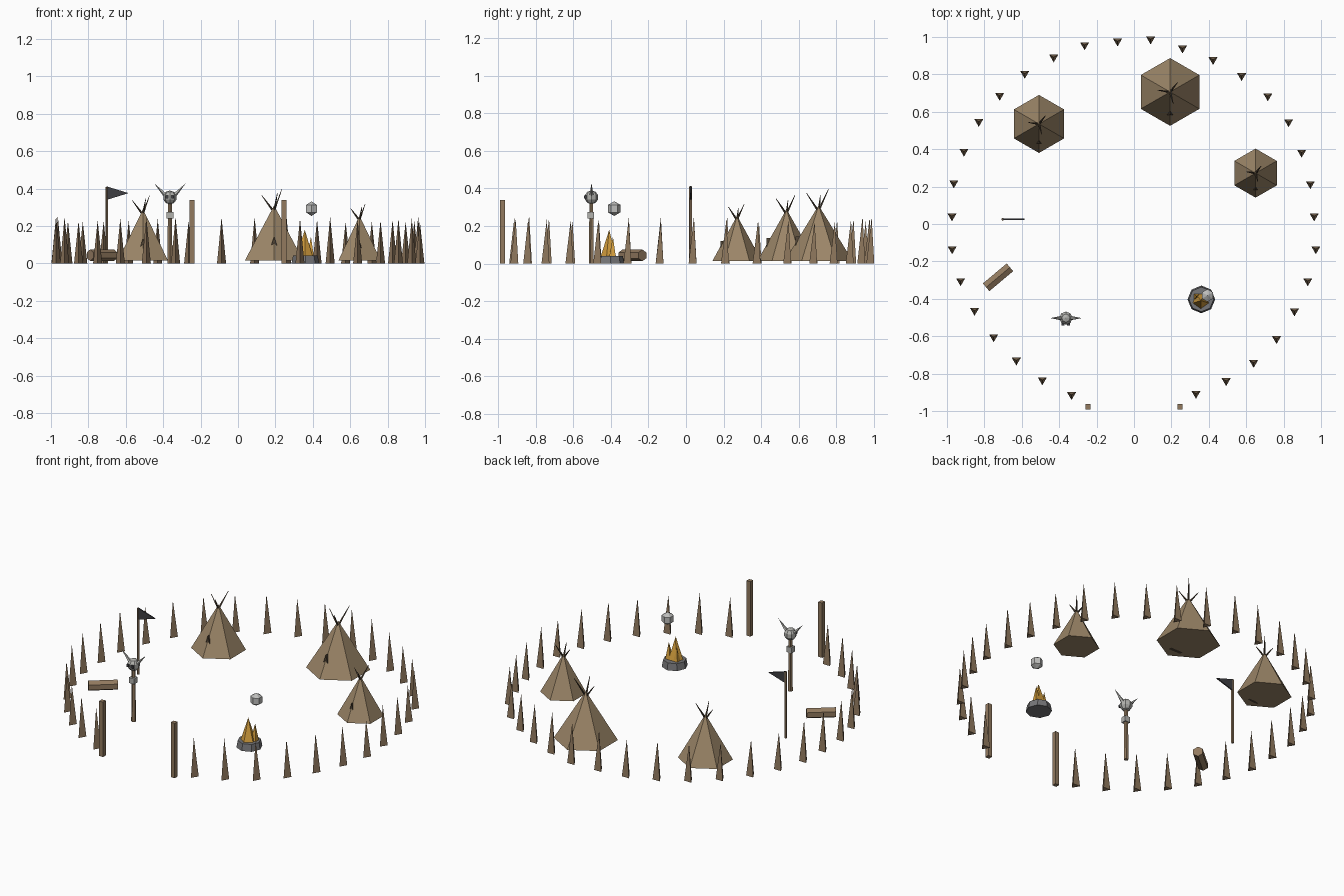
import bpy, bmesh, math, random
from mathutils import Vector, Matrix

if "Cube" in bpy.data.objects:
    bpy.data.objects.remove(bpy.data.objects["Cube"])

random.seed(4)


def lin(c):
    c /= 255
    return c / 12.92 if c <= 0.04045 else ((c + 0.055) / 1.055) ** 2.4


def mat(name, r, g, b):
    m = bpy.data.materials.new(name)
    m.diffuse_color = (lin(r), lin(g), lin(b), 1)
    m.use_nodes = True
    m.node_tree.nodes["Principled BSDF"].inputs["Base Color"].default_value = m.diffuse_color
    return m


HIDE = mat("hide", 156, 134, 104)
WOOD = mat("wood", 146, 122, 95)
DARK = mat("dark_wood", 78, 66, 52)
CLOTH = mat("dark_cloth", 62, 62, 66)
STONE = mat("stone", 118, 118, 120)
BONE = mat("bone", 178, 178, 174)
SMOKE = mat("smoke", 190, 190, 188)
FLAME = mat("flame", 214, 160, 62)


def finish(name, bm, material):
    bmesh.ops.recalc_face_normals(bm, faces=bm.faces)
    me = bpy.data.meshes.new(name)
    bm.to_mesh(me)
    bm.free()
    me.materials.append(material)
    ob = bpy.data.objects.new(name, me)
    bpy.context.collection.objects.link(ob)
    return ob


def rod(name, a, b, r1, r2, n, material, start=-90):
    """Straight prism, cone or frustum from a to b with n flat sides."""
    a, b = Vector(a), Vector(b)
    d = b - a
    if d.xy.length < 1e-6:
        q = Matrix.Identity(3)
    else:
        q = d.to_track_quat('Z', 'Y').to_matrix()
    bm = bmesh.new()
    ang = [math.radians(start + 360 * i / n) for i in range(n)]
    ring = lambda p, r: [bm.verts.new(p + q @ Vector((r * math.cos(t), r * math.sin(t), 0))) for t in ang]
    low = ring(a, r1)
    bm.faces.new(low)
    if r2 == 0:
        tip = bm.verts.new(b)
        for i in range(n):
            bm.faces.new((low[i], low[(i + 1) % n], tip))
    else:
        high = ring(b, r2)
        bm.faces.new(high)
        for i in range(n):
            j = (i + 1) % n
            bm.faces.new((low[i], low[j], high[j], high[i]))
    return finish(name, bm, material)


def plate(name, tri, y0, y1, material):
    """Triangle given in x, z, extruded from y0 to y1."""
    bm = bmesh.new()
    f = [bm.verts.new((x, y0, z)) for x, z in tri]
    k = [bm.verts.new((x, y1, z)) for x, z in tri]
    bm.faces.new(f)
    bm.faces.new(k)
    for i in range(3):
        j = (i + 1) % 3
        bm.faces.new((f[i], f[j], k[j], k[i]))
    return finish(name, bm, material)


def ball(name, c, r, seg, rings, material):
    bm = bmesh.new()
    bmesh.ops.create_uvsphere(bm, u_segments=seg, v_segments=rings, radius=r,
                              matrix=Matrix.Translation(c))
    return finish(name, bm, material)


def box(name, c, s, material):
    bm = bmesh.new()
    bmesh.ops.create_cube(bm, size=1, matrix=Matrix.Translation(c) @ Matrix.Diagonal((*s, 1)))
    return finish(name, bm, material)


# Palisade: 32 sharpened three-sided stakes, open at the front
radii = [.969, .976, .982, .981, .978, .979, .982, .964, .966, .973, .988, .987, .976, .971, .971, .988,
         .977, .989, .986, .991, .991, .992, .987, .987, .974, .982, .977, .972, .966, .966, .971, .976]
first_heights = [.24, .25, .235, .23, .24, .24, .225, .25]
for i, r in enumerate(radii):
    t = math.radians(-70 + 320 * i / 31)
    x, y = r * math.cos(t), r * math.sin(t) + .004
    h = first_heights[i] if i < 8 else random.uniform(.22, .255)
    rod(f"stake_{i + 1}", (x, y, 0), (x, y, h), .028, 0, 3, WOOD)

# Gate posts
for side, x in (("left", -.246), ("right", .246)):
    box(f"gate_post_{side}", (x, -.977, .17), (.027, .027, .34), WOOD)

# Tents: six-sided hide cone, crossed poles and a half-sunk door flap
Z0 = .015
for i, (x, y, r, h) in enumerate([(.193, .706, .181, .295), (-.508, .535, .155, .275), (.65, .272, .131, .24)]):
    top = Z0 + h
    rod(f"tent_{i + 1}", (x, y, Z0), (x, y, top), r, 0, 6, HIDE)
    for k, (deg, rise) in enumerate([(52, .48), (172, .30), (285, .36)]):
        d = Vector((math.cos(math.radians(deg)), math.sin(math.radians(deg)), 0))
        apex = Vector((x, y, top))
        rod(f"tent_{i + 1}_pole_{k + 1}", apex - d * .08 * r - Vector((0, 0, .3 * r)),
            apex + d * .37 * r + Vector((0, 0, rise * r)), .008, .0015, 4, DARK)
    plate(f"tent_{i + 1}_door", [(x - .23 * r, Z0), (x + .23 * r, Z0), (x, Z0 + .44 * h)],
          y - .68 * r, y - .56 * r, DARK)

# Horned skull totem
tx, ty = -.364, -.503
rod("totem_pole", (tx, ty, 0), (tx, ty, .33), .014, .011, 5, WOOD)
box("totem_jaw", (tx, ty - .003, .258), (.036, .034, .034), BONE)
ball("totem_skull", (tx, ty, .353), .037, 8, 5, BONE)
for s, side in ((-1, "left"), (1, "right")):
    rod(f"totem_horn_{side}", (tx + s * .024, ty, .365), (tx + s * .084, ty, .428), .012, 0, 5, BONE)
    box(f"totem_eye_{side}", (tx + s * .015, ty - .032, .355), (.016, .014, .016), CLOTH)

# Campfire with flames and a puff of smoke
fx, fy = .36, -.403
rod("fire_ring", (fx, fy, 0), (fx, fy, .042), .074, .066, 8, STONE, 0)
rod("flame_main", (fx - .003, fy - .006, .035), (fx - .003, fy - .006, .18), .046, 0, 5, FLAME)
rod("flame_right", (fx + .028, fy + .012, .035), (fx + .03, fy + .014, .145), .025, 0, 4, FLAME)
rod("flame_left", (fx - .024, fy + .014, .035), (fx - .026, fy + .016, .125), .022, 0, 4, FLAME)
ball("smoke_puff", (.393, -.382, .293), .039, 6, 3, SMOKE)

# Log seat
c, d = Vector((-.727, -.285, .044)), Vector((math.cos(math.radians(40)), math.sin(math.radians(40)), 0)) * .083
rod("log_seat", c - d, c + d, .031, .031, 6, WOOD)

# Flag
rod("flag_pole", (-.702, .025, 0), (-.702, .025, .41), .008, .008, 5, WOOD)
plate("flag_pennant", [(-.702, .412), (-.702, .34), (-.585, .376)], .021, .029, CLOTH)
